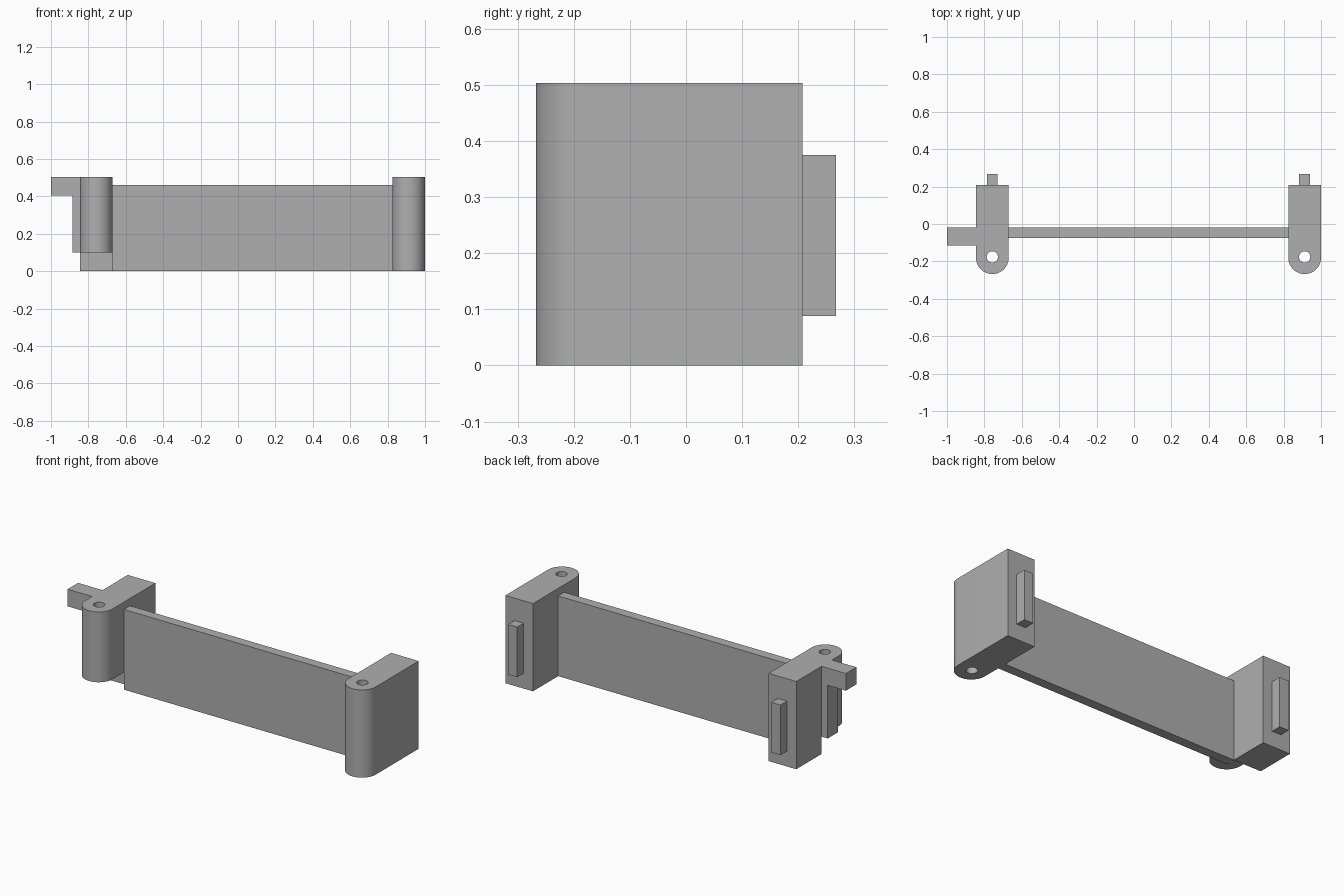
import bpy
import bmesh
from math import cos, sin, pi, radians

cube = bpy.data.objects.get("Cube")
if cube:
    bpy.data.objects.remove(cube, do_unlink=True)

HEIGHT = 0.503
RADIUS = 0.0875
BACK = 0.208          # rear face of the posts
HUB = -0.18           # centre line of the rounded front
PANEL_BACK = -0.02    # rear face of panel and latch arm

grey = bpy.data.materials.new("plain grey")
grey.use_nodes = True
colour = (0.43, 0.43, 0.43, 1)
grey.diffuse_color = colour
grey.node_tree.nodes["Principled BSDF"].inputs["Base Color"].default_value = colour


def prism(name, outline, z0, z1):
    """Extrude a counter-clockwise outline from z0 to z1."""
    bm = bmesh.new()
    base = bm.faces.new([bm.verts.new((x, y, z0)) for x, y in outline])
    top = bmesh.ops.extrude_face_region(bm, geom=[base])["geom"]
    verts = [v for v in top if isinstance(v, bmesh.types.BMVert)]
    bmesh.ops.translate(bm, verts=verts, vec=(0, 0, z1 - z0))
    bmesh.ops.recalc_face_normals(bm, faces=bm.faces)
    mesh = bpy.data.meshes.new(name)
    bm.to_mesh(mesh)
    bm.free()
    mesh.materials.append(grey)
    obj = bpy.data.objects.new(name, mesh)
    bpy.context.collection.objects.link(obj)
    return obj


def box(name, x0, x1, y0, y1, z0, z1):
    return prism(name, [(x0, y0), (x1, y0), (x1, y1), (x0, y1)], z0, z1)


def arc(cx, cy, r, start, end, steps):
    angles = [start + (end - start) * i / steps for i in range(steps + 1)]
    return [(cx + r * cos(a), cy + r * sin(a)) for a in angles]


def activate(obj):
    bpy.ops.object.select_all(action="DESELECT")
    obj.select_set(True)
    bpy.context.view_layer.objects.active = obj


def cut(obj, cutter):
    cutter.hide_render = True
    mod = obj.modifiers.new("cut", "BOOLEAN")
    mod.operation = "DIFFERENCE"
    mod.solver = "EXACT"
    mod.object = cutter
    activate(obj)
    bpy.ops.object.modifier_apply(modifier=mod.name)
    bpy.data.objects.remove(cutter, do_unlink=True)


# End posts: square back, rounded front, vertical pin hole, rear tab
for side, cx in (("left", 0.9125), ("right", -0.7575)):
    outline = arc(cx, HUB, RADIUS, pi, 2 * pi, 32)
    outline += [(cx + RADIUS, BACK), (cx - RADIUS, BACK)]
    post = prism(side + "_post", outline, 0, HEIGHT)
    hole = arc(cx, -0.176, 0.03, 0, 2 * pi, 32)[:-1]
    cut(post, prism("hole_cutter", hole, -0.1, 0.6))
    if side == "right":
        # The rounded front of this post stops short of the ground
        cut(post, box("step_cutter", cx - 0.2, cx + 0.2, -0.4, PANEL_BACK, -0.1, 0.1))
    activate(post)
    bpy.ops.object.shade_smooth_by_angle(angle=radians(30))
    box(side + "_rear_tab", cx - 0.029, cx + 0.029, BACK, 0.267, 0.088, 0.375)

# Thin panel between the posts
box("panel", -0.67, 0.825, -0.075, PANEL_BACK, 0, 0.46)

# Latch arm and the rib beneath it
box("latch_arm", -1, -0.845, -0.115, PANEL_BACK, 0.405, HEIGHT)
box("latch_rib", -0.885, -0.845, -0.115, PANEL_BACK, 0.1, 0.405)
